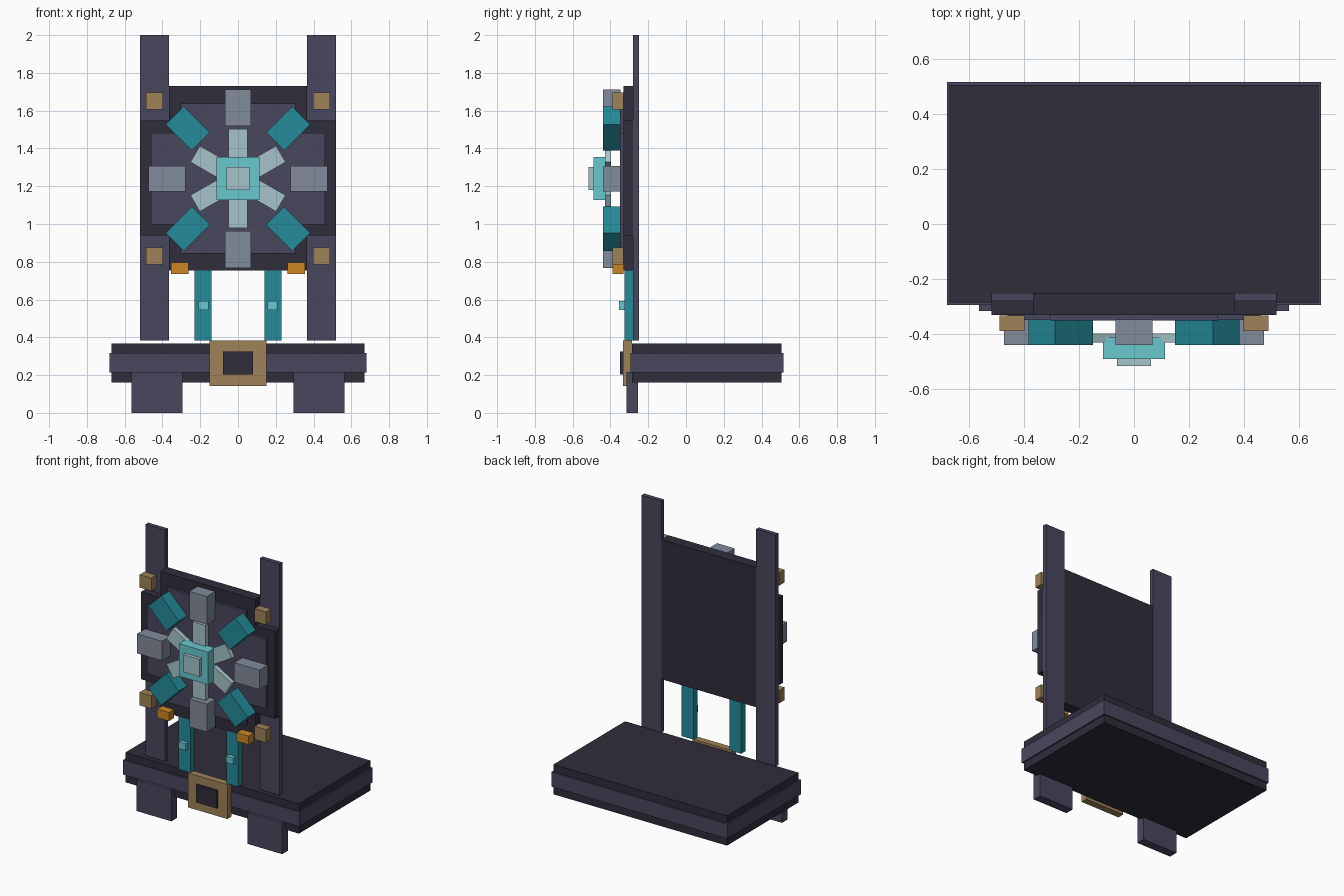
import bpy
import math
from mathutils import Matrix, Vector

if "Cube" in bpy.data.objects:
    bpy.data.objects.remove(bpy.data.objects["Cube"])


def lin(c):
    return c / 12.92 if c <= 0.04045 else ((c + 0.055) / 1.055) ** 2.4


def material(name, code):
    m = bpy.data.materials.new(name)
    rgb = [lin(int(code[i:i + 2], 16) / 255) for i in (0, 2, 4)]
    m.diffuse_color = (*rgb, 1)
    m.use_nodes = True
    m.node_tree.nodes["Principled BSDF"].inputs["Base Color"].default_value = m.diffuse_color
    return m


DARK = material("dark slate", "2F2D3B")
SLATE = material("slate", "49475E")
TEAL = material("teal", "238C9A")
CYAN = material("cyan", "68C8CE")
PALE = material("pale blue", "A6C4CA")
GREY = material("steel grey", "828B9C")
TAN = material("tan", "9E8257")
ORANGE = material("orange", "CC8722")
HUB_Z = 1.24


def box(name, x, y, z, mat, matrix=None):
    """Box from (min, max) pairs, optionally transformed."""
    verts = [Vector((a, b, c)) for a in x for b in y for c in z]
    if matrix:
        verts = [matrix @ v for v in verts]
    faces = [(0, 1, 3, 2), (4, 6, 7, 5), (0, 4, 5, 1),
             (2, 3, 7, 6), (0, 2, 6, 4), (1, 5, 7, 3)]
    me = bpy.data.meshes.new(name)
    me.from_pydata(verts, [], faces)
    me.materials.append(mat)
    ob = bpy.data.objects.new(name, me)
    bpy.context.collection.objects.link(ob)
    return ob


def pair(name, x, y, z, mat):
    """Box on the right and its mirror on the left."""
    box(name + "_right", x, y, z, mat)
    box(name + "_left", (-x[1], -x[0]), y, z, mat)


def radial(name, angle, r, half_width, y, mat):
    """Box lying along a spoke around the hub."""
    m = Matrix.Translation((0, 0, HUB_Z)) @ Matrix.Rotation(-math.radians(angle), 4, 'Y')
    box(name, r, y, (-half_width, half_width), mat, m)


# Base slab, band and feet
box("base", (-.67, .67), (-.285, .505), (.16, .368), DARK)
box("base_band", (-.68, .68), (-.295, .515), (.215, .317), SLATE)
pair("foot", (.293, .563), (-.316, -.255), (0, .217), SLATE)

# Buckle on the base front
box("buckle", (-.152, .152), (-.334, -.287), (.142, .382), TAN)
box("buckle_centre", (-.08, .08), (-.35, -.33), (.202, .325), DARK)

# Posts and teal supports
pair("post", (.366, .518), (-.28, -.25), (.384, 2), SLATE)
pair("support", (.14, .23), (-.326, -.28), (.384, .757), TEAL)
pair("support_stud", (.157, .21), (-.354, -.322), (.545, .592), CYAN)

# Cross-shaped back panel with a lighter plate
box("panel_tall", (-.366, .366), (-.331, -.253), (.755, 1.73), DARK)
box("panel_wide", (-.518, .518), (-.33, -.274), (.938, 1.548), DARK)
box("plate_tall", (-.305, .305), (-.35, -.33), (.843, 1.638), SLATE)
box("plate_wide", (-.46, .46), (-.349, -.329), (.998, 1.482), SLATE)

# Corner blocks and orange lamps
for label, z in (("lower", (.785, .876)), ("upper", (1.607, 1.697))):
    pair(label + "_corner_block", (.398, .488), (-.388, -.332), z, TAN)
pair("lamp", (.262, .354), (-.388, -.331), (.735, .795), ORANGE)

# Ring of eight blocks, alternating grey and teal
for i in range(8):
    mat = TEAL if i % 2 else GREY
    radial(f"ring_block_{i}", i * 45, (.278, .473), .068, (-.44, -.347), mat)

# Six spokes and the hub
for i in range(6):
    radial(f"spoke_{i}", 30 + i * 60, (.08, .262), .05, (-.43, -.397), PALE)
box("hub", (-.113, .113), (-.491, -.412), (1.128, 1.356), CYAN)
box("hub_cap", (-.062, .062), (-.515, -.485), (1.18, 1.302), PALE)
